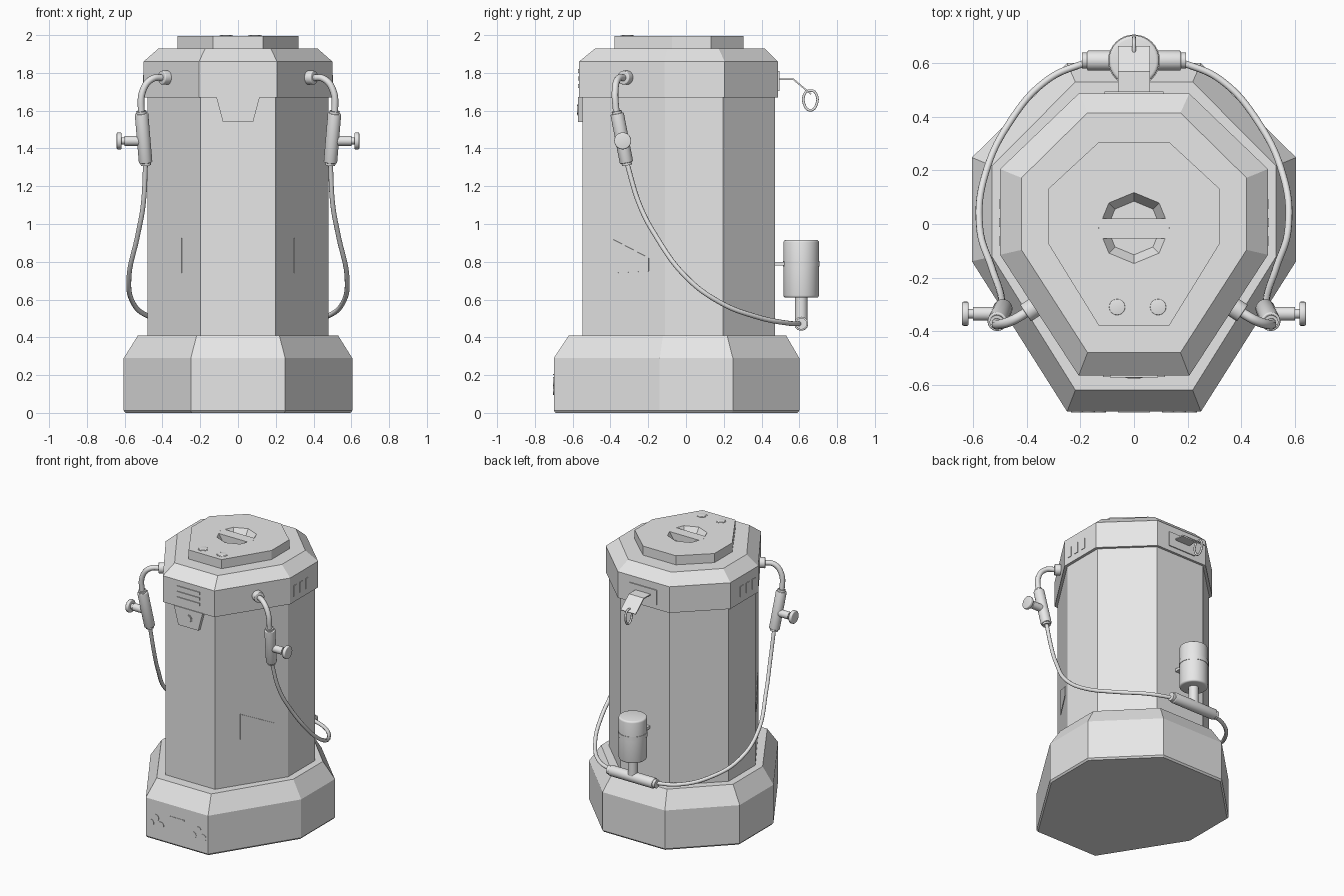
import bpy, bmesh, math
from mathutils import Vector

if "Cube" in bpy.data.objects:
    bpy.data.objects.remove(bpy.data.objects["Cube"], do_unlink=True)

grey = bpy.data.materials.new("plain_grey")
grey.use_nodes = True
grey.diffuse_color = (0.8, 0.8, 0.8, 1)
grey.node_tree.nodes["Principled BSDF"].inputs["Base Color"].default_value = (0.8, 0.8, 0.8, 1)


def finish(name, bm, smooth=False):
    bmesh.ops.recalc_face_normals(bm, faces=bm.faces)
    mesh = bpy.data.meshes.new(name)
    bm.to_mesh(mesh)
    bm.free()
    obj = bpy.data.objects.new(name, mesh)
    bpy.context.collection.objects.link(obj)
    mesh.materials.append(grey)
    if smooth:
        bpy.ops.object.select_all(action='DESELECT')
        obj.select_set(True)
        bpy.context.view_layer.objects.active = obj
        bpy.ops.object.shade_smooth_by_angle(angle=math.radians(35))
    return obj


def loft(name, rings):
    """Closed solid through a stack of equal-sided rings."""
    bm = bmesh.new()
    loops = [[bm.verts.new(p) for p in ring] for ring in rings]
    n = len(loops[0])
    for a, b in zip(loops, loops[1:]):
        for i in range(n):
            bm.faces.new((a[i], a[(i + 1) % n], b[(i + 1) % n], b[i]))
    bm.faces.new(loops[0][::-1])
    bm.faces.new(loops[-1])
    return finish(name, bm)


def octagon(w, front, back, z):
    """Stretched octagon, longer towards the front."""
    c, sf, sb = w * 0.413, -w * 0.23, w * 0.41
    half = [(c, front), (w, sf), (w, sb), (c, back)]
    return [(x, y, z) for x, y in half + [(-x, y) for x, y in half[::-1]]]


def cyl(name, a, b, r, r2=None, sides=24, bevel=0):
    a, b = Vector(a), Vector(b)
    d = b - a
    bm = bmesh.new()
    bmesh.ops.create_cone(bm, cap_ends=True, segments=sides, radius1=r,
                          radius2=r if r2 is None else r2, depth=d.length)
    if bevel:
        rims = [e for e in bm.edges if abs(e.verts[0].co.z - e.verts[1].co.z) < 1e-5]
        bmesh.ops.bevel(bm, geom=rims, offset=bevel, segments=3, profile=0.5, affect='EDGES')
    m = d.to_track_quat('Z', 'Y').to_matrix().to_4x4()
    m.translation = (a + b) / 2
    bm.transform(m)
    return finish(name, bm, sides > 8)


def box(name, lo, hi):
    return loft(name, [[(lo[0], lo[1], z), (hi[0], lo[1], z), (hi[0], hi[1], z), (lo[0], hi[1], z)]
                       for z in (lo[2], hi[2])])


def slab(name, outline, offset):
    """Extrude a flat outline along an offset vector."""
    return loft(name, [outline, [tuple(Vector(p) + Vector(offset)) for p in outline]])


def tube(name, points, r, cyclic=False):
    cu = bpy.data.curves.new(name, 'CURVE')
    cu.dimensions = '3D'
    cu.bevel_depth, cu.bevel_resolution, cu.resolution_u = r, 3, 10
    cu.use_fill_caps = True
    sp = cu.splines.new('BEZIER')
    sp.bezier_points.add(len(points) - 1)
    for bp, p in zip(sp.bezier_points, points):
        bp.co = p
        bp.handle_left_type = bp.handle_right_type = 'AUTO'
    sp.use_cyclic_u = cyclic
    cu.materials.append(grey)
    obj = bpy.data.objects.new(name, cu)
    bpy.context.collection.objects.link(obj)
    return obj


# Main shells
loft("base", [octagon(0.595, -0.69, 0.59, 0), octagon(0.605, -0.70, 0.60, 0.012),
              octagon(0.605, -0.70, 0.60, 0.29), octagon(0.53, -0.62, 0.53, 0.41)])
loft("body", [octagon(0.48, -0.547, 0.47, 0.39), octagon(0.48, -0.547, 0.47, 1.69)])
loft("cap", [octagon(0.5, -0.566, 0.487, 1.67), octagon(0.5, -0.566, 0.487, 1.86),
             octagon(0.42, -0.48, 0.415, 1.93)])
lid = loft("lid", [octagon(0.32, -0.378, 0.305, 1.92), octagon(0.32, -0.378, 0.305, 1.996)])

# Grip recess cut in the lid, with its bar
cutter = cyl("grip_cutter", (0, -0.015, 1.945), (0, -0.015, 2.0), 0.1, 0.135, sides=8)
cutter.hide_render = True
cutter.hide_viewport = True
cut = lid.modifiers.new("grip_recess", 'BOOLEAN')
cut.operation, cut.object, cut.solver = 'DIFFERENCE', cutter, 'EXACT'
box("grip_bar", (-0.13, -0.055, 1.94), (0.13, 0.02, 1.996))

# Lid buttons
for x in (-0.063, 0.09):
    cyl("button_rim", (x, -0.31, 1.99), (x, -0.31, 1.998), 0.036)
    cyl("button", (x, -0.31, 1.99), (x, -0.31, 2.0), 0.03, bevel=0.003)

# Front tab, keyhole and grille
slab("front_tab", [(-0.115, -0.55, 1.672), (-0.08, -0.55, 1.54), (0.08, -0.55, 1.54),
                   (0.115, -0.55, 1.672)][::-1] and
     [(-0.115, -0.54, 1.672), (-0.08, -0.54, 1.54), (0.08, -0.54, 1.54), (0.115, -0.54, 1.672)],
     (0, -0.031, 0))
cyl("tab_ring", (0, -0.56, 1.605), (0, -0.574, 1.605), 0.031)
cyl("tab_stud", (0, -0.56, 1.605), (0, -0.577, 1.605), 0.025)
for i in range(3):
    z = 1.72 + i * 0.04
    box("front_grille_bar", (-0.09, -0.572, z), (0.09, -0.56, z + 0.02))

# Front base details
box("base_slot", (-0.06, -0.703, 0.2), (0.06, -0.69, 0.207))
for side in (-1, 1):
    for x, z in ((0.21, 0.12), (0.13, 0.12), (0.17, 0.165)):
        cyl("base_stud", (side * x, -0.69, z), (side * x, -0.703, z), 0.025)

# Side vents, pocket outlines, hose fittings and valves
for side, tag in ((-1, "right_"), (1, "left_")):
    def at(x, y, z):
        return (side * x, y, z)

    for i in range(3):
        y = -0.08 + i * 0.069
        xs = sorted((side * 0.49, side * 0.504))
        box(tag + "vent", (xs[0], y, 1.715), (xs[1], y + 0.034, 1.79))

    # Pocket lies on the slanted front face of the body
    def on_face(x, z):
        t = (0.48 - x) / 0.282
        return at(x, -0.11 - t * 0.437, z)
    slab(tag + "pocket", [on_face(0.295, 0.74), on_face(0.425, 0.75), on_face(0.425, 0.82),
                          on_face(0.295, 0.925)], at(0.003, -0.002, 0))

    cyl(tag + "hose_socket", at(0.34, -0.29, 1.775), at(0.405, -0.333, 1.775), 0.037, bevel=0.005)
    tube(tag + "upper_hose", [at(0.39, -0.323, 1.775), at(0.455, -0.36, 1.768),
                              at(0.502, -0.375, 1.71), at(0.513, -0.367, 1.57)], 0.018)
    top, low = Vector(at(0.511, -0.365, 1.585)), Vector(at(0.489, -0.315, 1.325))
    cyl(tag + "valve_body", top, low, 0.036, bevel=0.005)
    cyl(tag + "valve_sleeve", top + (top - low) * 0.05, low - (top - low) * 0.05, 0.027)
    cyl(tag + "valve_stem", at(0.5, -0.335, 1.44), at(0.6, -0.335, 1.44), 0.026)
    cyl(tag + "valve_neck", at(0.59, -0.335, 1.44), at(0.63, -0.335, 1.44), 0.018)
    cyl(tag + "valve_knob", at(0.617, -0.335, 1.44), at(0.642, -0.335, 1.44), 0.045, bevel=0.006)

    # Long hose sweeping back to the pipe
    tube(tag + "lower_hose", [at(0.489, -0.315, 1.33), at(0.502, -0.245, 1.1),
                              at(0.53, -0.165, 0.945), at(0.577, 0, 0.72),
                              at(0.557, 0.18, 0.585), at(0.47, 0.37, 0.51),
                              at(0.32, 0.54, 0.475), at(0.16, 0.61, 0.472)], 0.013)
    cyl(tag + "pipe_collar", at(0.15, 0.61, 0.472), at(0.195, 0.61, 0.472), 0.03)

# Rear pipe and canister
cyl("rear_pipe", (-0.175, 0.61, 0.472), (0.175, 0.61, 0.472), 0.037, bevel=0.005)
cyl("canister_neck", (0, 0.61, 0.47), (0, 0.61, 0.63), 0.033)
cyl("canister", (0, 0.61, 0.61), (0, 0.61, 0.915), 0.094, sides=32, bevel=0.012)
cyl("canister_clip", (0, 0.61, 0.775), (0, 0.61, 0.805), 0.097, sides=32)
box("canister_bracket", (-0.04, 0.46, 0.78), (0.04, 0.53, 0.8))

# Rear plate with bent strip and ring
box("rear_plate", (-0.11, 0.48, 1.705), (0.11, 0.494, 1.81))
slab("ring_strip", [(-0.06, 0.48, 1.77), (-0.06, 0.57, 1.77), (-0.06, 0.665, 1.69),
                    (-0.06, 0.66, 1.684), (-0.06, 0.567, 1.762), (-0.06, 0.48, 1.762)],
     (0.12, 0, 0))
tube("hang_ring", [(0, 0.632, 1.695), (0, 0.658, 1.706), (0, 0.685, 1.695),
                   (0, 0.685, 1.62), (0, 0.658, 1.602), (0, 0.632, 1.62)], 0.007, cyclic=True)
